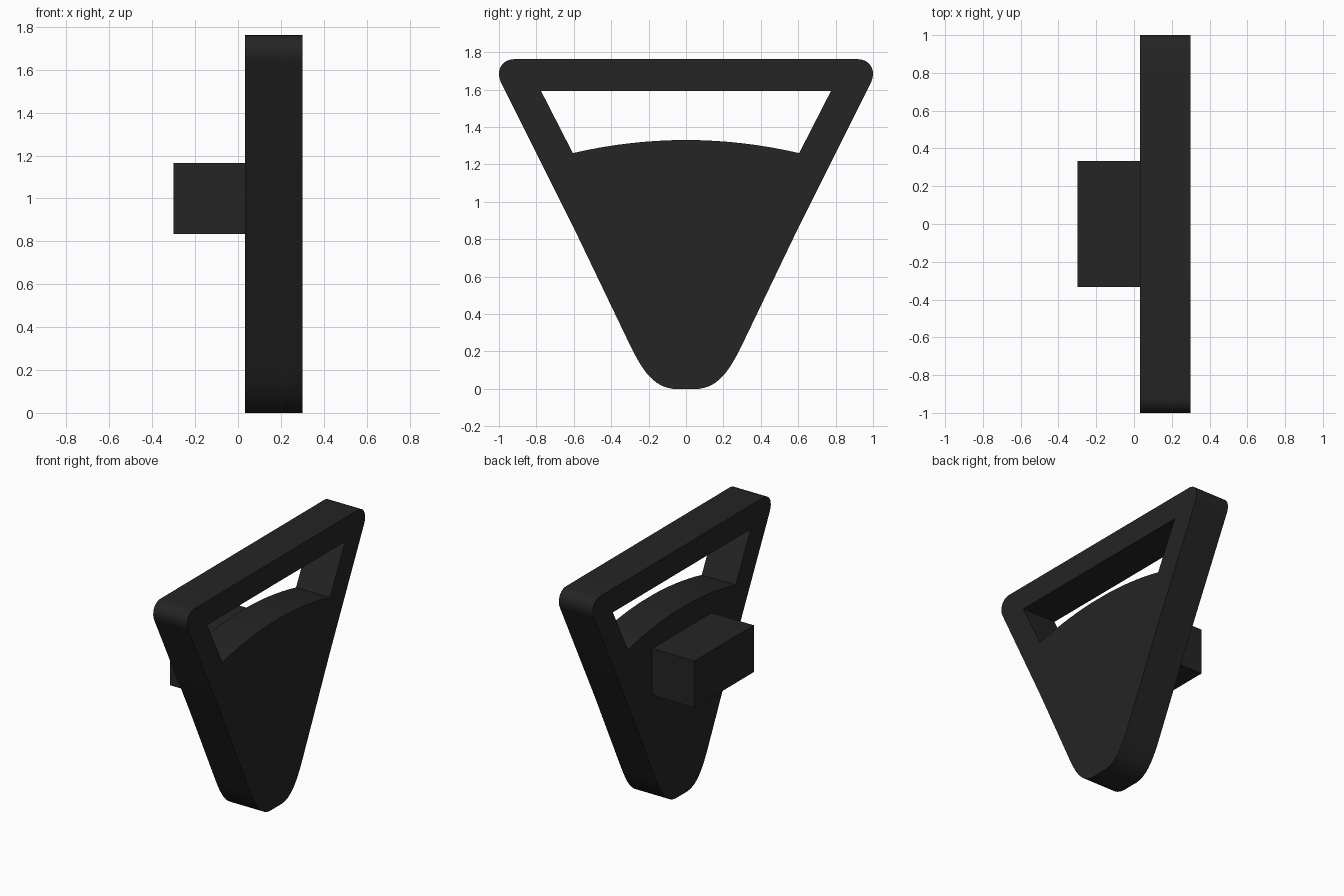
import bpy, bmesh, math
from mathutils import Vector
from mathutils.geometry import interpolate_bezier

cube = bpy.data.objects.get("Cube")
if cube:
    bpy.data.objects.remove(cube, do_unlink=True)

black = bpy.data.materials.new("matte black")
black.use_nodes = True
colour = (0.018, 0.018, 0.018, 1)
black.diffuse_color = colour
black.node_tree.nodes["Principled BSDF"].inputs["Base Color"].default_value = colour

BACK, FRONT = 0.033, 0.3


def finish(name, bm):
    bmesh.ops.recalc_face_normals(bm, faces=bm.faces)
    mesh = bpy.data.meshes.new(name)
    bm.to_mesh(mesh)
    bm.free()
    mesh.materials.append(black)
    obj = bpy.data.objects.new(name, mesh)
    bpy.context.collection.objects.link(obj)
    return obj


def bend(a, ha, hb, b, steps=10):
    """Curved run of (y, z) points between a and b."""
    pts = interpolate_bezier(*[Vector((*p, 0)) for p in (a, ha, hb, b)], steps)
    return [(p.x, p.y) for p in pts]


def mirrored(half):
    """Close a right-hand half outline with its mirror image."""
    return half + [(-y, z) for y, z in reversed(half)]


# Rounded triangular outline, from the bottom tip up to the top edge
outline = mirrored(
    bend((0.07, 0), (0.17, 0.01), (0.23, 0.09), (0.3, 0.235))
    + [(0.6, 0.86)]
    + bend((0.988, 1.635), (1.02, 1.7), (0.985, 1.762), (0.92, 1.762)))

# Grip opening with a straight top and an arched lower edge
arch = [(0.605 * t / 8, 1.33 - 0.07 * (t / 8) ** 2) for t in range(1, 9)]
opening = mirrored(arch + [(0.775, 1.592)])

# Plate: fill between outline and opening, then extrude sideways
bm = bmesh.new()
for loop in (outline, opening):
    verts = [bm.verts.new((BACK, y, z)) for y, z in loop]
    for i, v in enumerate(verts):
        bm.edges.new((verts[i - 1], v))
bmesh.ops.triangle_fill(bm, edges=bm.edges[:], use_beauty=True)
bmesh.ops.dissolve_limit(bm, angle_limit=0.001, verts=[], edges=bm.edges[:])
extruded = bmesh.ops.extrude_face_region(bm, geom=bm.faces[:], use_keep_orig=True)
moved = [g for g in extruded["geom"] if isinstance(g, bmesh.types.BMVert)]
bmesh.ops.translate(bm, verts=moved, vec=(FRONT - BACK, 0, 0))
plate = finish("handle_plate", bm)
bpy.ops.object.select_all(action="DESELECT")
plate.select_set(True)
bpy.context.view_layer.objects.active = plate
bpy.ops.object.shade_smooth_by_angle(angle=math.radians(30))

# Mounting block on the back of the plate
bm = bmesh.new()
bmesh.ops.create_cube(bm, size=1)
bmesh.ops.scale(bm, vec=(0.333, 0.666, 0.333), verts=bm.verts)
bmesh.ops.translate(bm, vec=(-0.1335, 0, 1), verts=bm.verts)
finish("mounting_block", bm)
